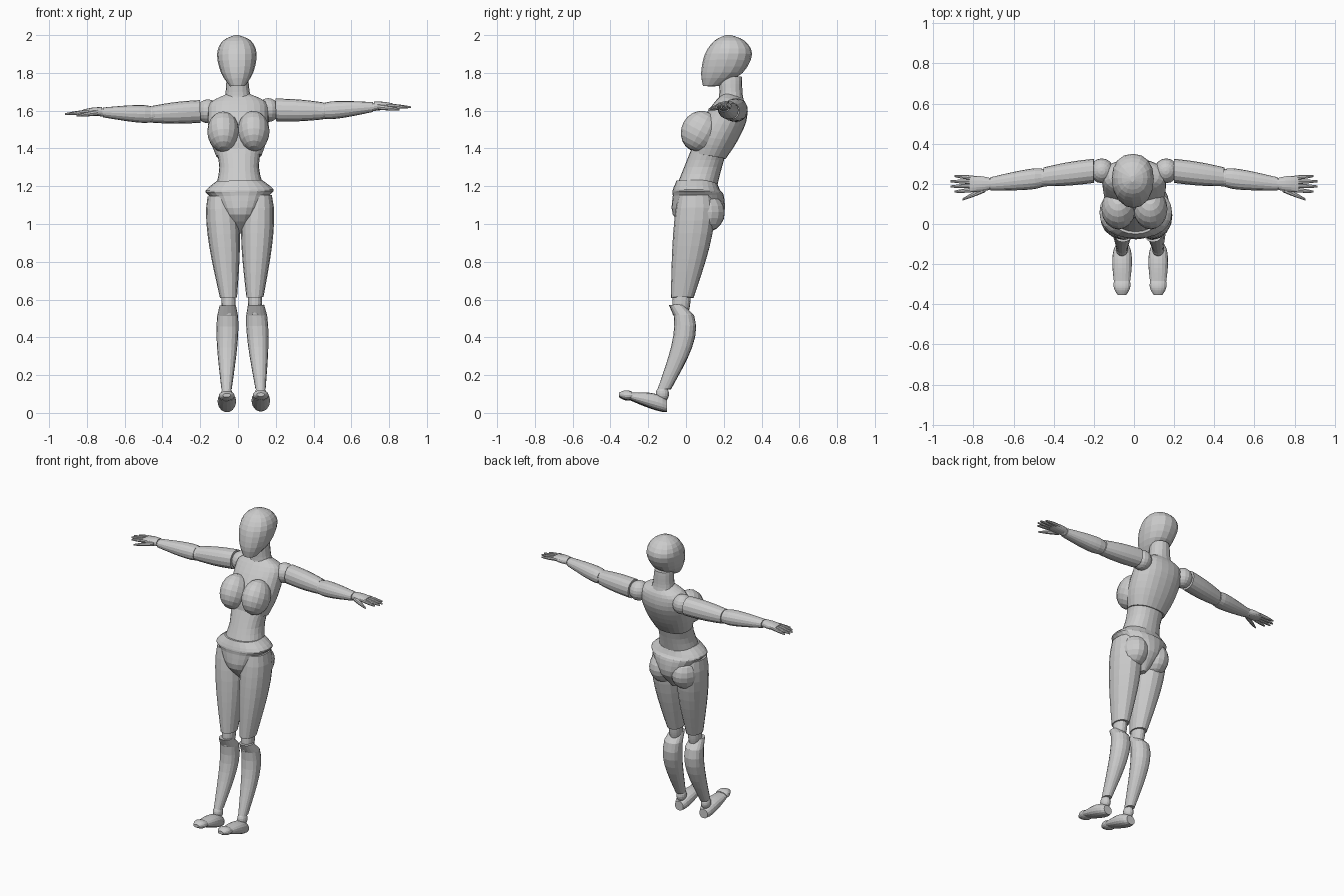
import bpy, bmesh, math
from mathutils import Matrix, Vector

if "Cube" in bpy.data.objects:
    bpy.data.objects.remove(bpy.data.objects["Cube"])

GREY = (0.6, 0.6, 0.6, 1)
matte_grey = bpy.data.materials.new("matte grey")
matte_grey.use_nodes = True
matte_grey.diffuse_color = GREY
matte_grey.node_tree.nodes["Principled BSDF"].inputs["Base Color"].default_value = GREY

# The whole figure leans very slightly sideways about shoulder height
PIVOT = Matrix.Translation((0, 0, 1.6))
LEAN = PIVOT @ Matrix.Rotation(-0.02, 4, "Y") @ PIVOT.inverted()
X_AXIS, Y_AXIS, Z_AXIS = Matrix.Identity(3)


def finish(name, bm, side=1):
    """Mirror if needed, lean, and turn a bmesh into an object."""
    bm.transform(LEAN @ Matrix.Diagonal((side, 1, 1, 1)))
    bmesh.ops.recalc_face_normals(bm, faces=bm.faces)
    mesh = bpy.data.meshes.new(name)
    bm.to_mesh(mesh)
    bm.free()
    mesh.materials.append(matte_grey)
    part = bpy.data.objects.new(name, mesh)
    bpy.context.collection.objects.link(part)


def loft(name, rings, side=1, sides=16, power=0.9):
    """Skin closed rounded rings given as (centre, u axis, v axis)."""
    bm = bmesh.new()
    loops = []
    for centre, u, v in rings:
        loop = []
        for k in range(sides):
            angle = math.tau * k / sides
            c, s = math.cos(angle), math.sin(angle)
            c = math.copysign(abs(c) ** power, c)
            s = math.copysign(abs(s) ** power, s)
            loop.append(bm.verts.new(centre + u * c + v * s))
        loops.append(loop)
    for lower, upper in zip(loops, loops[1:]):
        for k in range(sides):
            n = (k + 1) % sides
            bm.faces.new((lower[k], lower[n], upper[n], upper[k]))
    bm.faces.new(loops[0])
    bm.faces.new(loops[-1])
    finish(name, bm, side)


def smooth_rows(rows, steps=3):
    """Resample profile rows along a Catmull-Rom curve."""
    rows = [Vector(row) for row in rows]
    padded = [rows[0]] + rows + [rows[-1]]
    for before, a, b, after in zip(padded, padded[1:], padded[2:], padded[3:]):
        leave, arrive = (b - before) / 2, (after - a) / 2
        for step in range(steps):
            t = step / steps
            blend = t * t * (3 - 2 * t)
            yield a.lerp(b, blend) + leave * t * (1 - t) ** 2 - arrive * t * t * (1 - t)
    yield rows[-1]


def trunk(name, rows, sides=24, tilt=0.0):
    """Central part from rows of height, half width, front and back."""
    rings = []
    for z, width, front, back in smooth_rows(rows):
        centre = Vector((0, (front + back) / 2, z))
        rings.append((centre, X_AXIS * width, Y_AXIS * (back - front) / 2 + Z_AXIS * tilt))
    loft(name, rings, sides=sides)


def limb(name, start, end, size, end_size, bulge=0.0, bow=0.0, skew=1.0, side=1, sides=16, steps=8):
    """Tapered part whose swelling and bow follow a skewed sine."""
    start, end = Vector(start), Vector(end)
    size, end_size = Vector(size), Vector(end_size)
    along = [abs(d) for d in end - start]
    longest = along.index(max(along))
    u, v = [axis for i, axis in enumerate((X_AXIS, Y_AXIS, Z_AXIS)) if i != longest]
    rings = []
    for step in range(steps + 1):
        t = step / steps
        swell = math.sin(math.pi * t ** skew)
        half_u, half_v = size.lerp(end_size, t)
        rings.append((start.lerp(end, t) + v * bow * swell,
                      u * (half_u + bulge * swell), v * (half_v + bulge * swell)))
    loft(name, rings, side, sides)


def ball(name, centre, radii, side=1, pitch=0.0):
    bm = bmesh.new()
    bmesh.ops.create_uvsphere(bm, u_segments=16, v_segments=10, radius=1)
    bm.transform(Matrix.Translation(centre) @ Matrix.Rotation(pitch, 4, "X")
                 @ Matrix.Diagonal((*radii, 1)))
    finish(name, bm, side)


# Head and neck
trunk("head", [(1.73, .04, .09, .18), (1.8, .085, .08, .3), (1.9, .105, .1, .35),
               (1.97, .075, .15, .31), (2, .01, .21, .24)], sides=16)
limb("neck", (0, .235, 1.78), (0, .24, 1.62), (.055, .06), (.09, .08), bulge=-.01, skew=1.5)

# Torso
trunk("chest", [(1.36, .12, .03, .21), (1.45, .15, .04, .27), (1.56, .16, .1, .32),
                (1.64, .15, .16, .32), (1.68, .07, .2, .3)], tilt=-.015)
trunk("abdomen", [(1.4, .12, .03, .22), (1.3, .105, -.01, .19), (1.2, .125, -.05, .165)])

# Pelvis with an overhanging hip rim, tapering to the crotch
trunk("pelvis", [(1.23, .12, -.05, .16), (1.18, .18, -.07, .18), (1.15, .16, -.07, .2),
                 (1.05, .1, -.07, .2), (.95, .02, .02, .12)])

for label, side in (("left", 1), ("right", -1)):
    ball(label + "_breast", (.08, .075, 1.49), (.085, .1, .11), side, pitch=-.5)
    ball(label + "_buttock", (.08, .095, 1.06), (.085, .11, .105), side)

    # Leg
    limb(label + "_thigh", (.1, .05, 1.15), (.07, -.02, .61), (.07, .09), (.045, .06),
         bulge=.025, bow=.012, skew=.7, side=side)
    limb(label + "_knee", (.07, -.02, .64), (.07, -.03, .52), (.035, .045), (.03, .04),
         bulge=.005, side=side)
    limb(label + "_shin", (.075, -.05, .57), (.09, -.115, .125), (.043, .04), (.027, .035),
         bulge=.02, bow=.065, skew=.65, side=side)
    ball(label + "_ankle", (.09, -.125, .1), (.03, .035, .04), side)
    limb(label + "_foot", (.09, -.1, .035), (.09, -.29, .085), (.03, .03), (.04, .02),
         bulge=.015, bow=.006, skew=.7, side=side)
    limb(label + "_toes", (.09, -.285, .09), (.09, -.355, .095), (.04, .02), (.02, .01),
         bulge=.01, side=side)

    # Arm
    ball(label + "_shoulder", (.16, .265, 1.6), (.06, .062, .063), side)
    limb(label + "_upper_arm", (.2, .265, 1.6), (.45, .235, 1.59), (.06, .06), (.047, .045),
         bulge=.005, side=side)
    ball(label + "_elbow", (.455, .23, 1.59), (.04, .045, .043), side)
    limb(label + "_forearm", (.46, .23, 1.59), (.715, .2, 1.605), (.047, .043), (.033, .026),
         bulge=.008, skew=.6, side=side)
    ball(label + "_wrist", (.72, .2, 1.605), (.025, .028, .022), side)

    # Hand: palm, four fanned fingers and a thumb reaching forward
    limb(label + "_palm", (.72, .2, 1.61), (.82, .2, 1.61), (.03, .023), (.04, .012),
         bulge=.004, side=side)
    for i, finger in enumerate(("index", "middle", "ring", "little")):
        spread = (i - 1.5) * .02
        limb(f"{label}_{finger}_finger", (.8, .2 + spread, 1.61),
             (.925 - abs(spread), .2 + spread * 1.3, 1.6), (.011, .011), (.005, .005),
             bulge=.002, side=side, sides=8, steps=4)
    limb(label + "_thumb", (.74, .175, 1.605), (.855, .122, 1.59), (.016, .015), (.005, .005),
         bulge=.002, side=side, sides=8, steps=4)
